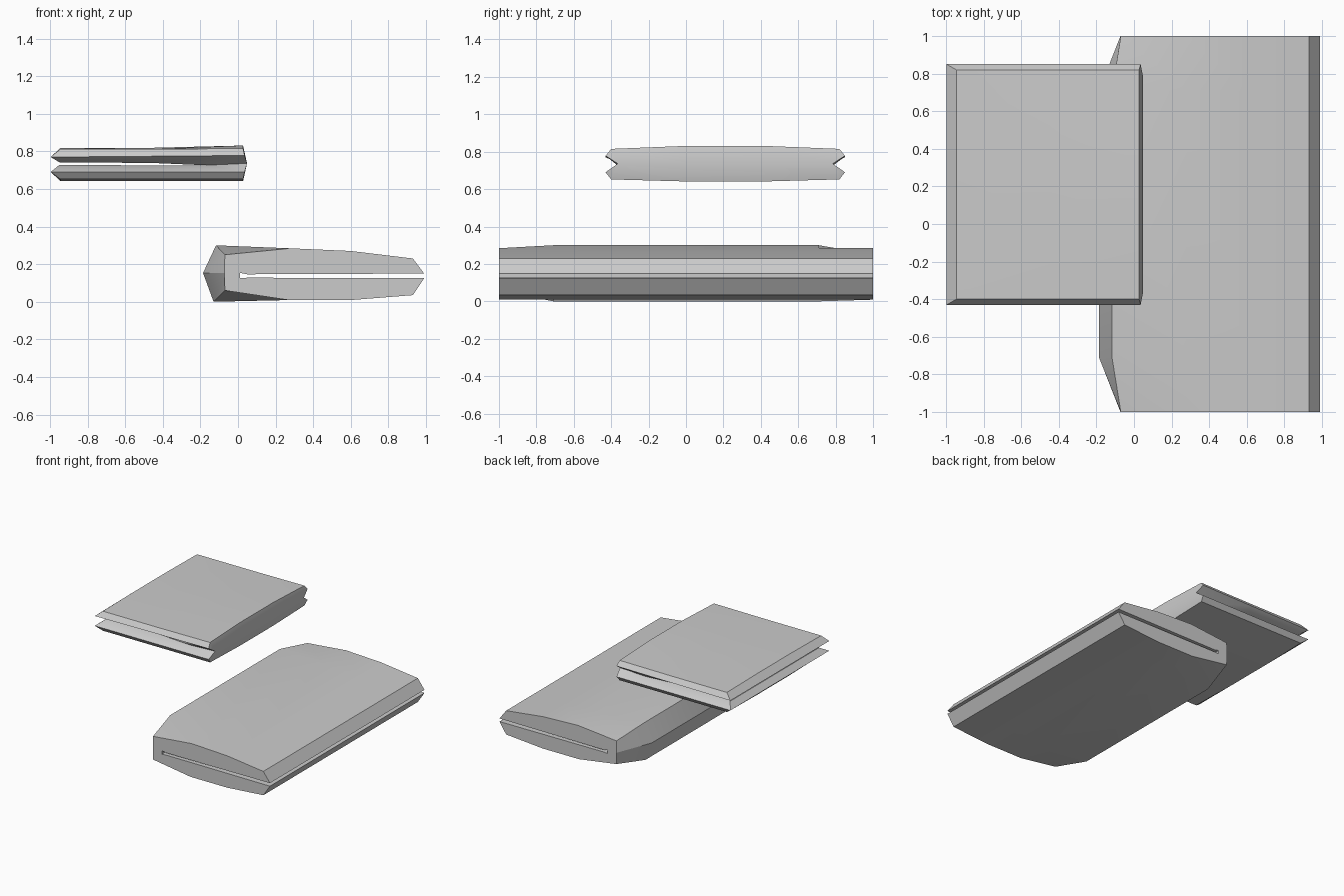
import bpy, bmesh
from math import radians

if "Cube" in bpy.data.objects:
    bpy.data.objects.remove(bpy.data.objects["Cube"])


def loft(name, sections, angle):
    """Skin closed sections with equal point counts and cap both ends."""
    bm = bmesh.new()
    rings = [[bm.verts.new(p) for p in s] for s in sections]
    n = len(rings[0])
    for a, b in zip(rings, rings[1:]):
        for i in range(n):
            j = (i + 1) % n
            bm.faces.new((a[i], a[j], b[j], b[i]))
    bm.faces.new(rings[0])
    bm.faces.new(rings[-1])
    bmesh.ops.remove_doubles(bm, verts=bm.verts, dist=0.0005)
    bmesh.ops.recalc_face_normals(bm, faces=bm.faces)
    me = bpy.data.meshes.new(name)
    bm.to_mesh(me)
    bm.free()
    ob = bpy.data.objects.new(name, me)
    bpy.context.collection.objects.link(ob)
    bpy.ops.object.select_all(action='DESELECT')
    ob.select_set(True)
    bpy.context.view_layer.objects.active = ob
    bpy.ops.object.shade_smooth_by_angle(angle=radians(angle))
    return ob


# Large folded cloth: C-shaped profile along y, fold bulges between the ends
body = [(0.27, 0.009), (0.60, 0.009), (0.93, 0.035), (0.99, 0.125),
        (0.05, 0.128), (0.01, 0.125), (0.01, 0.154), (0.05, 0.146),
        (0.99, 0.150), (0.93, 0.230), (0.60, 0.270), (0.28, 0.284)]
fold_end = [(-0.07, 0.25), (-0.072, 0.153), (-0.07, 0.06)]
fold_mid = [(-0.117, 0.30), (-0.186, 0.153), (-0.13, 0.0)]
loft("large_folded_cloth",
     [[(x, y, z) for x, z in body + f]
      for y, f in ((-1, fold_end), (-0.71, fold_mid),
                   (0.71, fold_mid), (1, fold_end))], 25)


# Small folded cloth: bevelled slab section swept round a U-shaped path
CY = 0.21


def slab(outer, crown, tip, inner, edge=0.61, wide=0.64):
    """Section across y: inner face, outer tip, and softly crowned outer face."""
    half = [(inner[0], 0.575, inner[1]), (tip[0], wide, tip[1]),
            (outer[0], edge, outer[1]), (outer[0], 0.21, crown)]
    return ([(x, CY - y, z) for x, y, z in half]
            + [(x, CY + y, z) for x, y, z in reversed(half)])


def lip(z):
    """Thin pointed edge at the open end of a layer."""
    p = (-0.997, z)
    return [(x, CY + (0.64 if y > CY else -0.64) if abs(y - CY) > 0.5 else y, zz)
            for x, y, zz in slab(p, z, p, p)]


inside = (-0.17, 0.726)
bend = (0.048, 0.736)
loft("small_folded_cloth", [
    lip(0.77),
    slab((-0.945, 0.812), 0.817, (-0.95, 0.770), (-0.95, 0.742)),
    slab((-0.45, 0.812), 0.819, (-0.45, 0.774), (-0.45, 0.738)),
    slab((0.027, 0.815), 0.831, (0.035, 0.778), inside),
    slab(bend, bend[1], bend, inside, 0.575, 0.575),
    slab((0.027, 0.652), 0.641, (0.035, 0.690), inside),
    slab((-0.45, 0.652), 0.642, (-0.45, 0.690), (-0.45, 0.725)),
    slab((-0.945, 0.652), 0.643, (-0.95, 0.690), (-0.95, 0.728)),
    lip(0.69)], 30)
